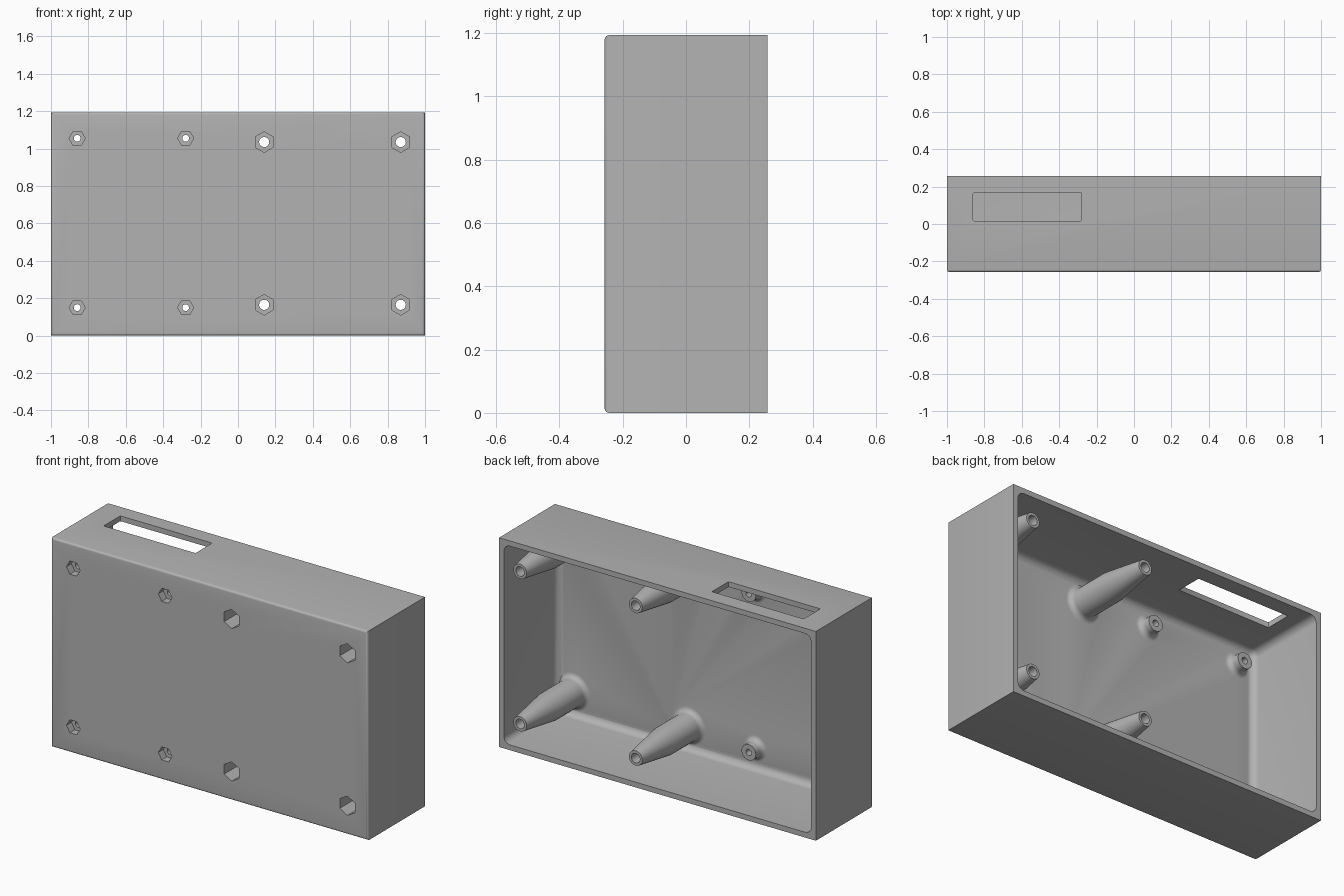
import bpy, bmesh, math
from mathutils import Matrix, Vector

old = bpy.data.objects.get("Cube")
if old:
    bpy.data.objects.remove(old, do_unlink=True)

W, D, H = 1.0, 0.257, 1.194      # half width, half depth, height
WALL = 0.03
FLOOR = -D + WALL                # inner face of the front plate

grey = bpy.data.materials.new("matte grey")
grey.use_nodes = True
colour = (0.45, 0.45, 0.45, 1)
grey.diffuse_color = colour
grey.node_tree.nodes["Principled BSDF"].inputs["Base Color"].default_value = colour


def finish(bm, name):
    bmesh.ops.recalc_face_normals(bm, faces=bm.faces)
    mesh = bpy.data.meshes.new(name)
    bm.to_mesh(mesh)
    bm.free()
    mesh.materials.append(grey)
    obj = bpy.data.objects.new(name, mesh)
    bpy.context.collection.objects.link(obj)
    return obj


def box(name, low, high, radius=0, segments=4, pick=None):
    """Box between two corners, rounding the edges that pick accepts."""
    low, high = Vector(low), Vector(high)
    bm = bmesh.new()
    bmesh.ops.create_cube(bm, size=1)
    for v in bm.verts:
        v.co = (low + high) / 2 + v.co * (high - low)
    if radius:
        edges = [e for e in bm.edges if pick([v.co for v in e.verts])]
        bmesh.ops.bevel(bm, geom=edges, offset=radius, segments=segments,
                        profile=0.5, affect='EDGES')
    return finish(bm, name)


def lathe(name, x, z, profile, sides=40, turn=0):
    """Closed solid turned around a front-to-back axis from (y, radius) points."""
    bm = bmesh.new()
    rings = []
    for y, r in profile:
        angles = [turn + math.tau * i / sides for i in range(sides)]
        rings.append([bm.verts.new((x + r * math.cos(a), y, z + r * math.sin(a)))
                      for a in angles])
    for a, b in zip(rings, rings[1:]):
        for i in range(sides):
            j = (i + 1) % sides
            bm.faces.new((a[i], a[j], b[j], b[i]))
    bm.faces.new(rings[0])
    bm.faces.new(rings[-1])
    return finish(bm, name)


def combine(target, tool, operation):
    mod = target.modifiers.new(operation.lower(), 'BOOLEAN')
    mod.operation = operation
    mod.solver = 'EXACT'
    mod.object = tool
    bpy.context.view_layer.objects.active = target
    bpy.ops.object.modifier_apply(modifier=mod.name)
    bpy.data.objects.remove(tool, do_unlink=True)


def flare(r, fillet):
    """Foot of a boss: a concave fillet from the front plate up to radius r."""
    arc = [(FLOOR - 0.012, r + fillet)]
    for i in range(7):
        a = math.pi / 2 * i / 6
        arc.append((FLOOR + fillet * (1 - math.cos(a)),
                    r + fillet * (1 - math.sin(a))))
    return arc


# Outer case, with its front rim softened
case = box("enclosure_case", (-W, -D, 0), (W, D, H), 0.014, 4,
           lambda p: all(c.y < 0 for c in p))

# Open-backed cavity with rounded corners and floor
cavity = box("cavity_cutter", (-W + WALL, FLOOR, WALL),
             (W - WALL, D + 0.1, H - WALL), 0.04, 6,
             lambda p: not all(c.y > D for c in p))
combine(case, cavity, 'DIFFERENCE')

# Tall tapered screw posts and short circuit board standoffs
tall = [(x, z) for x in (0.14, 0.87) for z in (0.165, 1.035)]
short = [(x, z) for x in (-0.86, -0.28) for z in (0.15, 1.055)]
for x, z in tall:
    post = flare(0.08, 0.03) + [(0.0, 0.08), (D - 0.003, 0.042)]
    combine(case, lathe("screw_post", x, z, post), 'UNION')
for x, z in short:
    standoff = flare(0.045, 0.03) + [(-0.165, 0.045)]
    combine(case, lathe("standoff", x, z, standoff), 'UNION')

# Hexagonal nut pockets and screw holes through every boss
for spots, hex_r, depth, hole_r, turn in (
        (tall, 0.055, 0.2, 0.027, math.pi / 6),
        (short, 0.043, 0.045, 0.018, 0)):
    for x, z in spots:
        pocket = [(-D - 0.05, hex_r), (-D + depth, hex_r)]
        combine(case, lathe("nut_cutter", x, z, pocket, 6, turn), 'DIFFERENCE')
        hole = [(-D - 0.06, hole_r), (D + 0.05, hole_r)]
        combine(case, lathe("hole_cutter", x, z, hole, 32), 'DIFFERENCE')

# Connector slot in the top wall
slot = box("slot_cutter", (-0.86, 0.017, H - 0.1), (-0.28, 0.167, H + 0.1),
           0.005, 2, lambda p: abs(p[0].z - p[1].z) > 0.1)
combine(case, slot, 'DIFFERENCE')

# Smooth the rounded parts, keep the edges crisp
bpy.ops.object.select_all(action='DESELECT')
case.select_set(True)
bpy.context.view_layer.objects.active = case
bpy.ops.object.shade_smooth_by_angle(angle=math.radians(25))
